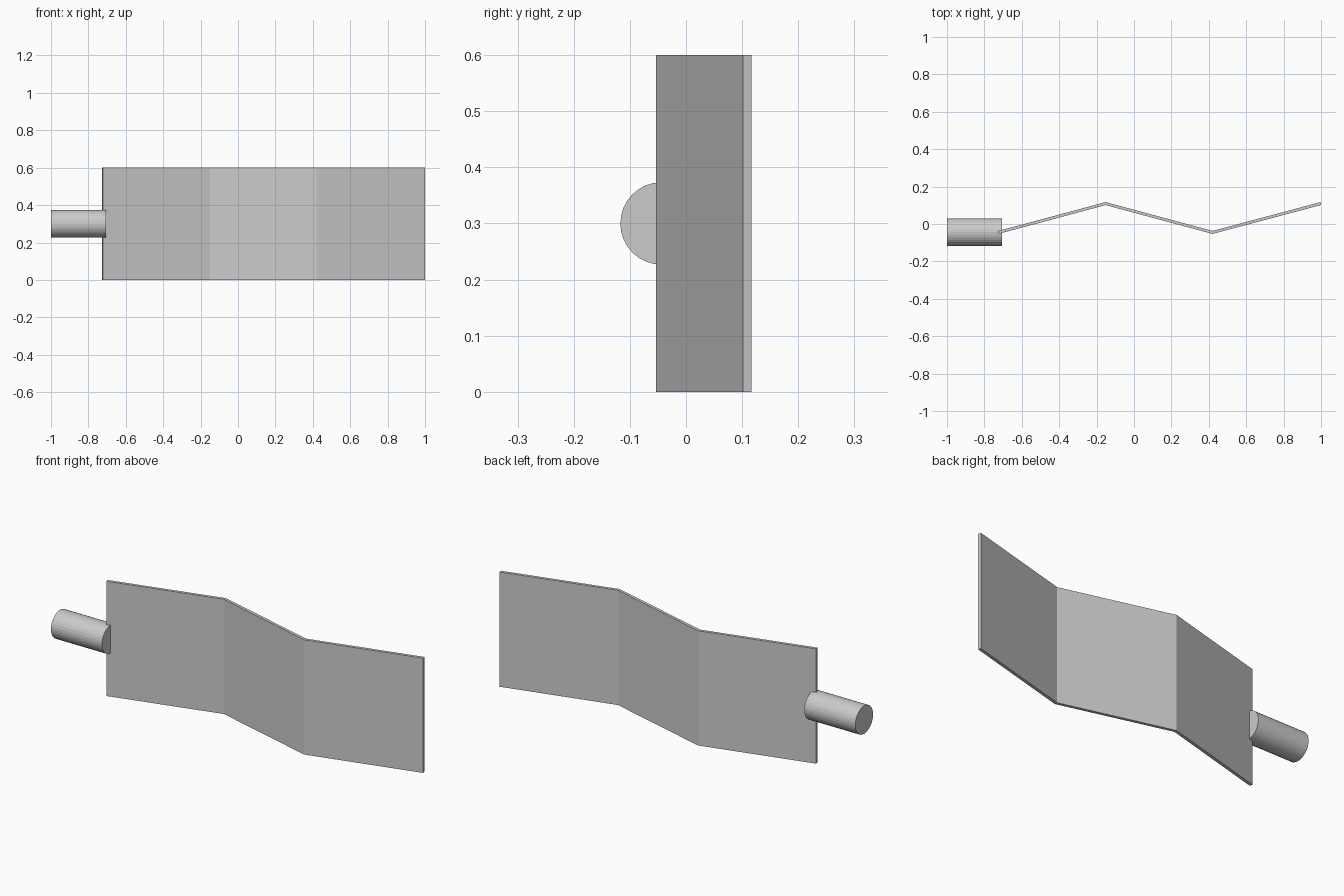
import bpy, bmesh, math

if "Cube" in bpy.data.objects:
    bpy.data.objects.remove(bpy.data.objects["Cube"])

# folded screen: zigzag strip extruded upward, mitred at the folds
path = [(-0.725, -0.045), (-0.152, 0.109), (0.42, -0.045), (0.998, 0.109)]
slope = math.radians(15)
half = 0.0078
bm = bmesh.new()
front, back = [], []
for i, (x, y) in enumerate(path):
    if i in (0, len(path) - 1):
        nx, ny = -math.sin(slope) * half, math.cos(slope) * half
    else:
        nx, ny = 0, half / math.cos(slope)
    front.append(bm.verts.new((x - nx, y - ny, 0)))
    back.append(bm.verts.new((x + nx, y + ny, 0)))
faces = [bm.faces.new((front[i], front[i + 1], back[i + 1], back[i]))
         for i in range(len(path) - 1)]
ext = bmesh.ops.extrude_face_region(bm, geom=faces, use_keep_orig=True)
for g in ext["geom"]:
    if isinstance(g, bmesh.types.BMVert):
        g.co.z = 0.6
bmesh.ops.recalc_face_normals(bm, faces=bm.faces)
mesh = bpy.data.meshes.new("folded_panel")
bm.to_mesh(mesh)
bm.free()
bpy.context.collection.objects.link(bpy.data.objects.new("folded_panel", mesh))

# round handle gripping the left edge
x0, x1 = -1.0, -0.705
bpy.ops.mesh.primitive_cylinder_add(
    vertices=32, radius=0.0735, depth=x1 - x0,
    location=((x0 + x1) / 2, -0.0435, 0.3), rotation=(0, math.pi / 2, 0))
bpy.context.object.name = "handle"
